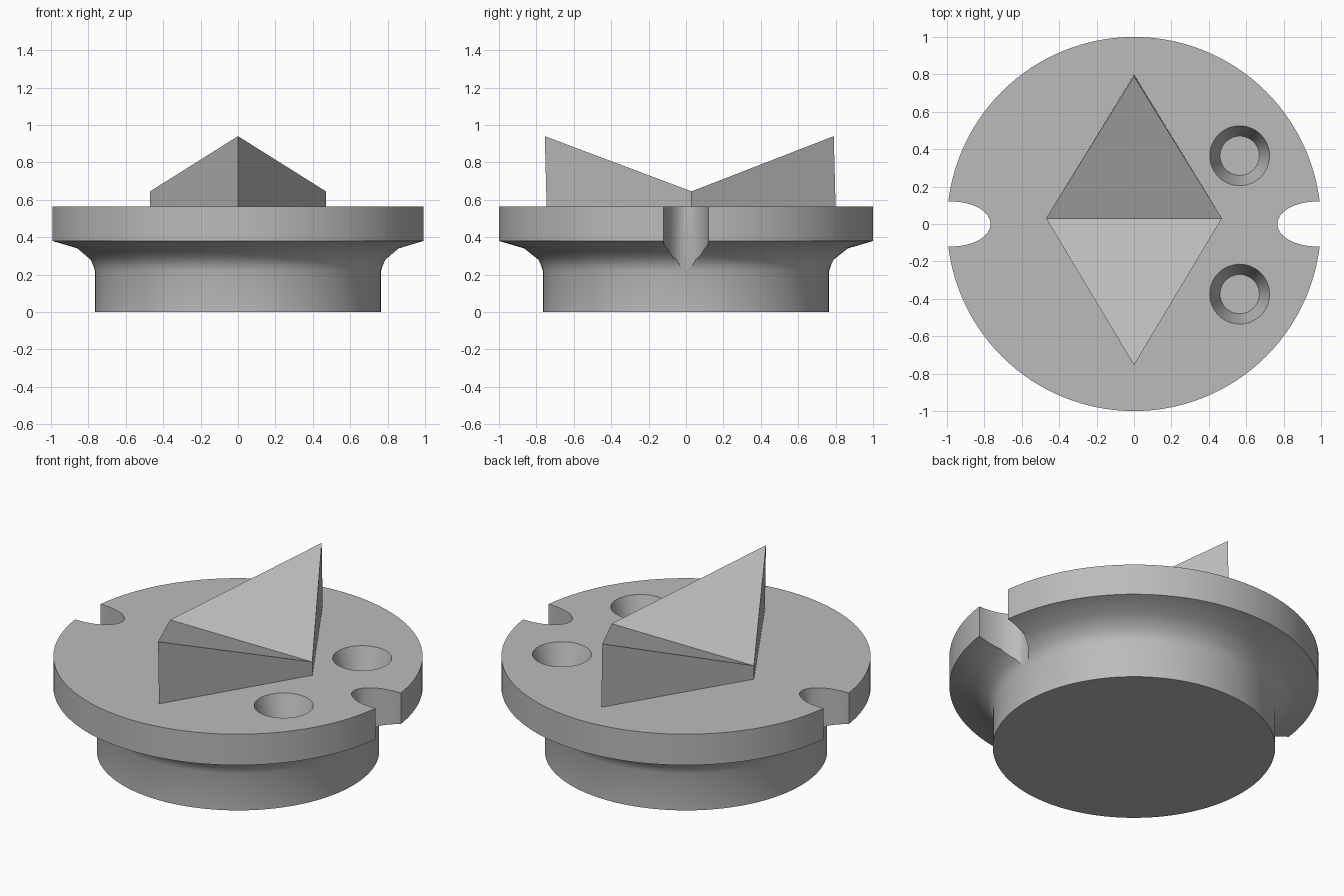
import bpy, bmesh, math

cube = bpy.data.objects.get("Cube")
if cube:
    bpy.data.objects.remove(cube, do_unlink=True)

grey = bpy.data.materials.new("plain grey")
grey.use_nodes = True
colour = (0.5, 0.5, 0.5, 1)
grey.diffuse_color = colour
grey.node_tree.nodes["Principled BSDF"].inputs["Base Color"].default_value = colour


def finish(name, bm):
    bmesh.ops.recalc_face_normals(bm, faces=bm.faces)
    mesh = bpy.data.meshes.new(name)
    bm.to_mesh(mesh)
    bm.free()
    mesh.materials.append(grey)
    obj = bpy.data.objects.new(name, mesh)
    bpy.context.collection.objects.link(obj)
    return obj


def turned(name, profile, sides, centre=(0, 0), stretch=(1, 1)):
    """Closed solid lofted through circular or oval rings of (radius, z)."""
    bm = bmesh.new()
    rings = []
    for r, z in profile:
        angles = [2 * math.pi * i / sides for i in range(sides)]
        rings.append([bm.verts.new((centre[0] + r * stretch[0] * math.cos(a),
                                    centre[1] + r * stretch[1] * math.sin(a), z))
                      for a in angles])
    for low, high in zip(rings, rings[1:]):
        for i in range(sides):
            j = (i + 1) % sides
            bm.faces.new((low[i], low[j], high[j], high[i]))
    bm.faces.new(rings[0])
    bm.faces.new(rings[-1])
    return finish(name, bm)


TOP = 0.565

# Round base: narrow drum, flared neck and wide flange
base = turned("flanged_base", [(0.765, 0), (0.765, 0.22), (0.775, 0.25), (0.79, 0.28),
                               (0.865, 0.34), (1.0, 0.38), (1.0, TOP)], 128)

# Cutters: two oval edge notches and two tapered holes
cutters = [turned("notch_cutter", [(1, 0.1), (1, 0.8)], 48, (side * 0.975, 0), (0.208, 0.12))
           for side in (-1, 1)]
cutters += [turned("hole_cutter", [(0.105, TOP - 0.18), (0.16, TOP), (0.16, TOP + 0.1)],
                   48, (0.565, y)) for y in (-0.375, 0.365)]
for cutter in cutters:
    cutter.hide_render = True
    cut = base.modifiers.new("cut", "BOOLEAN")
    cut.operation = "DIFFERENCE"
    cut.solver = "EXACT"
    cut.object = cutter

bpy.ops.object.select_all(action="DESELECT")
bpy.context.view_layer.objects.active = base
base.select_set(True)
for name in [m.name for m in base.modifiers]:
    bpy.ops.object.modifier_apply(modifier=base.modifiers[0].name)
for cutter in cutters:
    bpy.data.objects.remove(cutter, do_unlink=True)
bpy.ops.object.shade_smooth_by_angle(angle=math.radians(30))

# Diamond block: two triangular slopes rising from a valley to points at front and back
bm = bmesh.new()
bottom = [bm.verts.new((x, y, TOP - 0.01)) for x, y in
          ((0.47, 0.03), (0, 0.80), (-0.47, 0.03), (0, -0.745))]
upper = [bm.verts.new(p) for p in
         ((0.47, 0.03, 0.645), (0, 0.79, 0.94), (-0.47, 0.03, 0.645), (0, -0.755, 0.94))]
for i in range(4):
    j = (i + 1) % 4
    bm.faces.new((bottom[i], bottom[j], upper[j], upper[i]))
bm.faces.new(bottom)
bm.faces.new((upper[0], upper[1], upper[2]))
bm.faces.new((upper[2], upper[3], upper[0]))
finish("diamond_block", bm)
